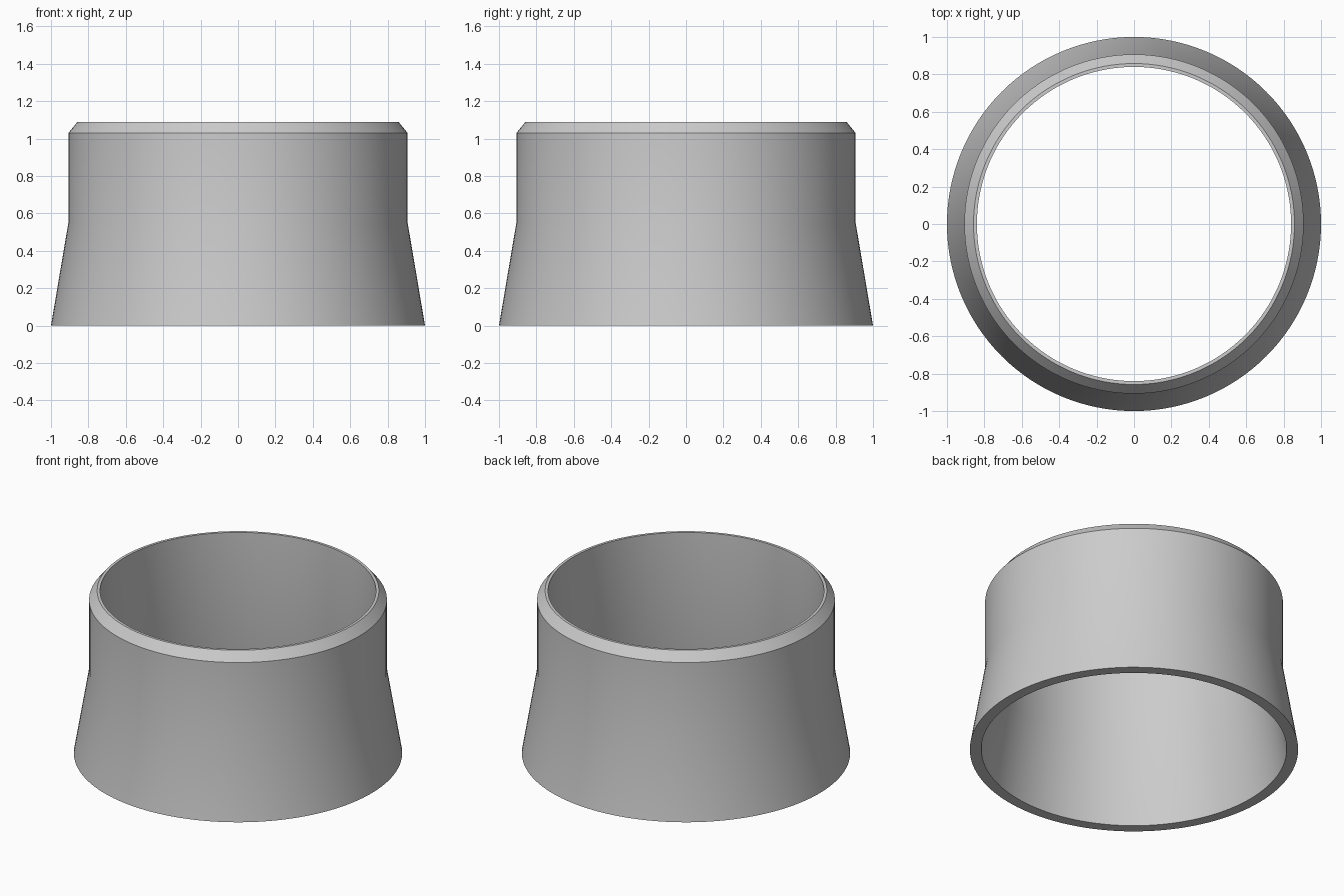
import bpy
import bmesh
import math
from mathutils import Matrix, Vector

cube = bpy.data.objects.get("Cube")
if cube:
    bpy.data.objects.remove(cube, do_unlink=True)

SEGMENTS = 128

# Plain grey material
grey = bpy.data.materials.new("plain_grey")
grey.use_nodes = True
colour = (0.6, 0.6, 0.6, 1.0)
grey.diffuse_color = colour
grey.node_tree.nodes["Principled BSDF"].inputs["Base Color"].default_value = colour

# Wall cross-section as (radius, height): flared skirt, straight collar, bevelled rim
profile = [
    (0.93, 0.0), (1.0, 0.0), (0.907, 0.55), (0.907, 1.03),
    (0.858, 1.09), (0.84, 1.09), (0.84, 0.55),
]

# Revolve the closed cross-section into a hollow collar
bm = bmesh.new()
verts = [bm.verts.new((r, 0, z)) for r, z in profile]
edges = [bm.edges.new((a, b)) for a, b in zip(verts, verts[1:] + verts[:1])]
bmesh.ops.spin(bm, geom=verts + edges, cent=(0, 0, 0), axis=(0, 0, 1),
               angle=math.tau, steps=SEGMENTS, use_merge=True)
bmesh.ops.remove_doubles(bm, verts=bm.verts, dist=0.0001)
bmesh.ops.recalc_face_normals(bm, faces=bm.faces)
mesh = bpy.data.meshes.new("flared_collar")
bm.to_mesh(mesh)
bm.free()

collar = bpy.data.objects.new("flared_collar", mesh)
bpy.context.collection.objects.link(collar)
mesh.materials.append(grey)

# Smooth walls with crisp rims
bpy.ops.object.select_all(action="DESELECT")
collar.select_set(True)
bpy.context.view_layer.objects.active = collar
bpy.ops.object.shade_smooth_by_angle(angle=math.radians(30))
